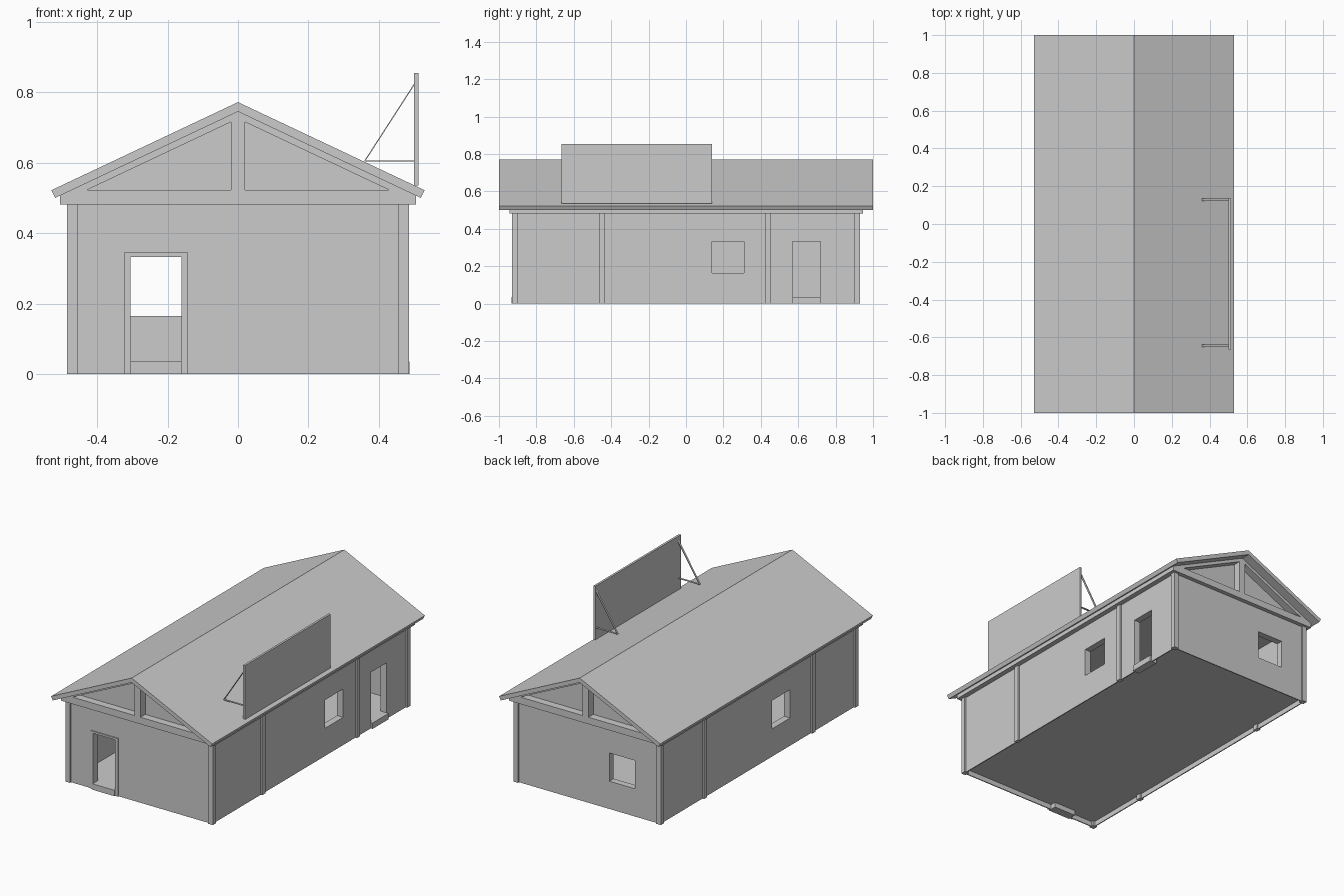
import bpy
from mathutils import Vector

old = bpy.data.objects.get("Cube")
if old:
    bpy.data.objects.remove(old, do_unlink=True)

grey = bpy.data.materials.new("plain_grey")
grey.use_nodes = True
colour = (0.6, 0.6, 0.6, 1)
grey.diffuse_color = colour
grey.node_tree.nodes["Principled BSDF"].inputs["Base Color"].default_value = colour


def mesh_object(name, verts, faces):
    mesh = bpy.data.meshes.new(name)
    mesh.from_pydata(verts, [], faces)
    mesh.materials.append(grey)
    obj = bpy.data.objects.new(name, mesh)
    bpy.context.collection.objects.link(obj)
    return obj


def prism(name, profile, y0, y1):
    """Extrude a counter-clockwise x-z profile along y."""
    n = len(profile)
    verts = [(x, y, z) for y in (y0, y1) for x, z in profile]
    faces = [tuple(range(n)), tuple(reversed(range(n, 2 * n)))]
    faces += [(i, i + n, (i + 1) % n + n, (i + 1) % n) for i in range(n)]
    return mesh_object(name, verts, faces)


def box(name, x, y, z):
    return prism(name, [(x[0], z[0]), (x[1], z[0]), (x[1], z[1]), (x[0], z[1])], *y)


def cut(target, x, y, z):
    cutter = box("cutter", x, y, z)
    cutter.hide_render = True
    mod = target.modifiers.new("opening", "BOOLEAN")
    mod.operation = "DIFFERENCE"
    mod.solver = "EXACT"
    mod.object = cutter
    bpy.context.view_layer.objects.active = target
    bpy.ops.object.modifier_apply(modifier=mod.name)
    bpy.data.objects.remove(cutter, do_unlink=True)


# Main wall shell, hollow inside, with a floor raised above the ground
WX, WY, TOP = 0.475, 0.92, 0.485
T, FLOOR = 0.04, 0.035
walls = box("walls_and_floor", (-WX, WX), (-WY, WY), (0, TOP))
cut(walls, (T - WX, WX - T), (T - WY, WY - T), (FLOOR, 0.6))
cut(walls, (0.006 - WX, WX - 0.006), (0.006 - WY, WY - 0.006), (-0.1, 0.03))

# Doors and windows
SILL, HEAD = 0.165, 0.333
cut(walls, (-0.305, -0.16), (-1, -0.8), (FLOOR, HEAD))
cut(walls, (-0.31, -0.14), (0.8, 1), (SILL, HEAD))
cut(walls, (0.4, 0.6), (0.57, 0.72), (FLOOR, HEAD))
cut(walls, (0.4, 0.6), (0.14, 0.31), (SILL, HEAD))
cut(walls, (-0.6, -0.4), (-0.30, -0.13), (SILL, HEAD))

# Door thresholds and front door trim
box("front_threshold", (-0.305, -0.16), (-0.932, -0.88), (0, FLOOR))
box("side_threshold", (0.44, 0.487), (0.57, 0.72), (0, FLOOR))
for name, x, z in (("left_jamb", (-0.16, -0.142), (0, 0.345)),
                   ("right_jamb", (-0.323, -0.305), (0, 0.345)),
                   ("head", (-0.305, -0.16), (HEAD, 0.345))):
    box("front_door_" + name, x, (-0.926, -0.915), z)

# Corner posts and intermediate wall posts
for sx in (-1, 1):
    for sy in (-1, 1):
        box("corner_post", sorted((sx * 0.455, sx * 0.485)),
            sorted((sy * 0.9, sy * 0.93)), (0, TOP))
for side, places in ((1, (-0.45, 0.44)), (-1, (-0.51, 0.51))):
    for y in places:
        box("wall_post", sorted((side * 0.46, side * 0.485)),
            (y - 0.015, y + 0.015), (0, TOP))

# Top plate that carries the roof
box("top_plate", (-0.505, 0.505), (-0.945, 0.945), (0.482, 0.523))

# Pitched roof with square-cut eaves
RIDGE, UNDER, SLOPE = 0.772, 0.745, 0.472
prism("roof", [(0, UNDER), (0.519, UNDER - 0.519 * SLOPE),
               (0.53, RIDGE - 0.53 * SLOPE), (0, RIDGE),
               (-0.53, RIDGE - 0.53 * SLOPE),
               (-0.519, UNDER - 0.519 * SLOPE)], -1, 1)

# Gable panels with a truss in front of each
for s in (-1, 1):
    outer, inner = s * 0.945, s * 0.9
    half = (UNDER - 0.52) / SLOPE
    prism("gable_panel", [(-half, 0.52), (half, 0.52), (0, UNDER)],
          *sorted((inner, s * 0.88)))
    box("king_post", (-0.02, 0.02), sorted((outer, inner)), (0.52, 0.735))
    low = 0.44
    prism("truss_rafters", [(0, UNDER - 0.02), (low, UNDER - 0.02 - low * SLOPE),
                            (half, 0.522), (0, UNDER),
                            (-half, 0.522), (-low, UNDER - 0.02 - low * SLOPE)],
          *sorted((outer, inner)))

# Roof sign board and its flat braces
box("sign_board", (0.5, 0.513), (-0.665, 0.138), (0.535, 0.855))
foot = Vector((0.36, 0.605))
for y in (-0.645, 0.128):
    for name, end in (("flat_brace", (0.502, 0.605)), ("diagonal_brace", (0.502, 0.825))):
        end = Vector(end)
        along = (end - foot).normalized()
        off = Vector((-along.y, along.x)) * 0.0015
        prism(name, [tuple(p) for p in (foot - off, end - off, end + off, foot + off)],
              y - 0.006, y + 0.006)
